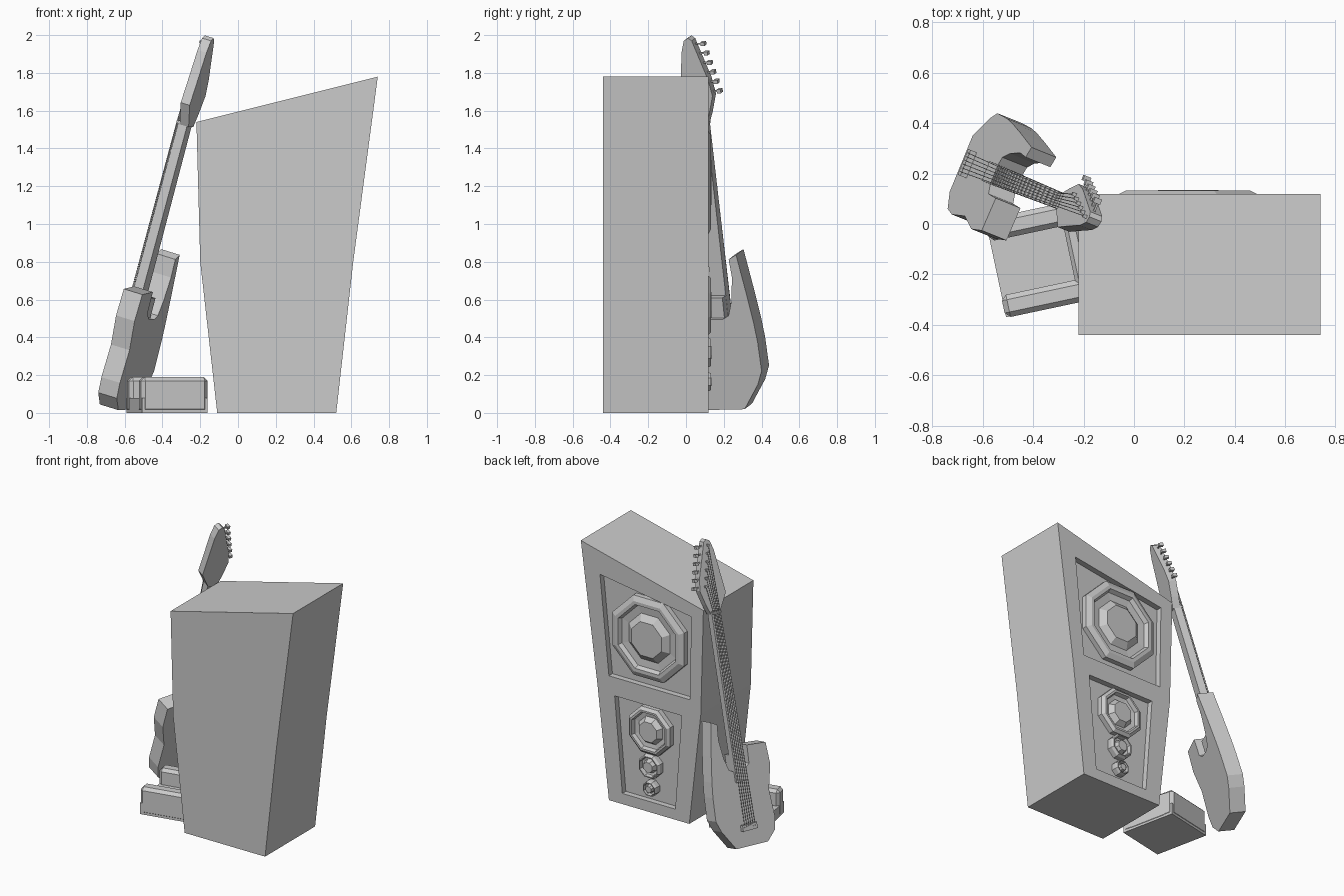
import bpy, bmesh, math
from mathutils import Matrix, Vector

cube = bpy.data.objects.get("Cube")
if cube:
    bpy.data.objects.remove(cube, do_unlink=True)


def finish(name, bm, matrix):
    bmesh.ops.recalc_face_normals(bm, faces=bm.faces)
    mesh = bpy.data.meshes.new(name)
    bm.to_mesh(mesh)
    bm.free()
    obj = bpy.data.objects.new(name, mesh)
    bpy.context.collection.objects.link(obj)
    obj.matrix_world = matrix
    return obj


def prism(name, outline, low, high, matrix):
    """Extrude a flat outline between two depths."""
    bm = bmesh.new()
    face = bm.faces.new([bm.verts.new((x, y, low)) for x, y in outline])
    top = bmesh.ops.extrude_face_region(bm, geom=[face])["geom"]
    verts = [v for v in top if isinstance(v, bmesh.types.BMVert)]
    bmesh.ops.translate(bm, verts=verts, vec=(0, 0, high - low))
    return finish(name, bm, matrix)


def add_box(bm, centre, size, turn=0):
    m = Matrix.Translation(centre) @ Matrix.Rotation(turn, 4, "Z") @ Matrix.Diagonal((*size, 1))
    bmesh.ops.create_cube(bm, size=1, matrix=m)


def box(name, centre, size, matrix, bevel=0):
    bm = bmesh.new()
    add_box(bm, centre, size)
    obj = finish(name, bm, matrix)
    if bevel:
        mod = obj.modifiers.new("bevel", "BEVEL")
        mod.width = bevel
        mod.segments = 1
    return obj


# Speaker cabinet, drawn in the x-z plane
upright = Matrix.Rotation(math.pi / 2, 4, "X")
FACE, DEPTH = 0.12, 0.04
cabinet = prism("cabinet",
                [(-0.11, 0), (0.52, 0), (0.61, 0.8), (0.74, 1.78), (-0.22, 1.54), (-0.2, 0.8)],
                -FACE, 0.44, upright)

# Recessed speaker panels
panels = {
    "upper": [(0.59, 1.58), (-0.125, 1.47), (-0.115, 0.88), (0.52, 0.88)],
    "lower": [(0.475, 0.75), (-0.05, 0.75), (0, 0.075), (0.415, 0.075)],
}
bpy.context.view_layer.objects.active = cabinet
for label, outline in panels.items():
    cutter = prism(label + "_recess_cutter", outline, -FACE - 0.1, DEPTH - FACE, upright)
    cutter.hide_render = True
    mod = cabinet.modifiers.new(label, "BOOLEAN")
    mod.operation = "DIFFERENCE"
    mod.solver = "EXACT"
    mod.object = cutter
    bpy.ops.object.modifier_apply(modifier=mod.name)
    bpy.data.objects.remove(cutter, do_unlink=True)


# Eight-sided drivers: raised rim, sunken cone, domed centre
def driver(name, x, z, radius, sides=8):
    profile = [(1, 0), (1, 0.035), (0.88, 0.052), (0.8, 0.052), (0.75, 0.025),
               (0.57, 0.02), (0.42, 0.055)]
    bm = bmesh.new()
    rings = []
    for r, out in profile:
        ring = []
        for i in range(sides):
            a = math.tau * (i + 0.5) / sides
            ring.append(bm.verts.new((r * radius * math.cos(a), r * radius * math.sin(a), -out)))
        rings.append(ring)
    for a, b in zip(rings, rings[1:]):
        for i in range(sides):
            j = (i + 1) % sides
            bm.faces.new((a[i], a[j], b[j], b[i]))
    bm.faces.new(rings[-1])
    bm.faces.new(rings[0])
    finish(name, bm, Matrix.Translation((x, FACE - DEPTH, z)) @ upright)


driver("woofer", 0.215, 1.22, 0.305)
driver("midrange", 0.205, 0.57, 0.175)
driver("tweeter", 0.205, 0.32, 0.088)
driver("small_tweeter", 0.2, 0.165, 0.055)

# Guitar frame: y runs up the neck, z points out of the face, origin at the bridge
heading, lean = math.radians(-21.9), math.radians(16)
flat = Vector((math.cos(heading), math.sin(heading), 0))
up = flat * math.sin(lean) + Vector((0, 0, math.cos(lean)))
out = -flat * math.cos(lean) + Vector((0, 0, math.sin(lean)))
side = up.cross(out)
guitar = Matrix.Translation((-0.65, 0.235, 0.17)) @ Matrix((side, up, out)).transposed().to_4x4()

body = [(-0.11, -0.125), (-0.2, 0.01), (-0.23, 0.085), (-0.225, 0.24), (-0.215, 0.34),
        (-0.19, 0.51), (-0.155, 0.725), (-0.11, 0.7), (-0.118, 0.6), (-0.1, 0.47),
        (-0.075, 0.39), (-0.04, 0.37), (0.04, 0.37), (0.08, 0.4), (0.085, 0.52),
        (0.225, 0.506), (0.235, 0.36), (0.197, 0.2), (0.21, 0.02), (0.196, -0.065),
        (0.13, -0.13)]
prism("guitar_body", body, -0.11, 0, guitar)
prism("neck", [(-0.042, 0.3), (0.042, 0.3), (0.033, 1.43), (-0.033, 1.43)], -0.035, 0.018, guitar)
box("neck_heel", (0, 0.41, -0.05), (0.08, 0.14, 0.07), guitar)
head = [(-0.033, 1.41), (-0.06, 1.48), (-0.09, 1.58), (-0.075, 1.67), (-0.005, 1.885),
        (0.015, 1.9), (0.04, 1.885), (0.06, 1.82), (0.08, 1.67), (0.1, 1.53), (0.033, 1.41)]
prism("headstock", head, -0.045, 0.008, guitar)
box("bridge", (0, 0, 0.012), (0.11, 0.04, 0.03), guitar)
box("nut", (0, 1.42, 0.015), (0.066, 0.012, 0.03), guitar)

# Frets narrow toward the nut
bm = bmesh.new()
for i in range(1, 21):
    y = 1.42 * 0.5 ** (i / 12)
    add_box(bm, (0, y, 0.019), (0.082 - 0.012 * y, 0.005, 0.006))
finish("frets", bm, guitar)

# Strings and tuning pegs, six of each
strings, pegs = bmesh.new(), bmesh.new()
for i in range(6):
    t = i / 5 - 0.5
    start, nut = Vector((t * 0.08, 0, 0.028)), Vector((t * 0.05, 1.42, 0.03))
    peg = Vector((-0.07 + 0.065 * i / 5, 1.6 + 0.26 * i / 5, 0.012))
    for a, b in ((start, nut), (nut, peg + Vector((0.025, 0, 0.006)))):
        mid, along = (a + b) / 2, b - a
        m = Matrix.Translation(mid) @ along.to_track_quat("Z", "Y").to_matrix().to_4x4()
        bmesh.ops.create_cube(strings, size=1,
                              matrix=m @ Matrix.Diagonal((0.003, 0.003, along.length, 1)))
    add_box(pegs, peg + Vector((0.025, 0, 0)), (0.014, 0.014, 0.024))
    add_box(pegs, peg + Vector((-0.025, 0, -0.025)), (0.06, 0.008, 0.008))
    add_box(pegs, peg + Vector((-0.05, 0, -0.02)), (0.022, 0.02, 0.03))
finish("strings", strings, guitar)
finish("tuning_pegs", pegs, guitar)

# Low seat-like stand: base, two side rails and a back, open on one end
stand = Matrix.Translation((-0.375, -0.14, 0)) @ Matrix.Rotation(math.radians(12), 4, "Z")
box("stand_base", (0, 0, 0.04), (0.355, 0.395, 0.08), stand)
for label, s in (("front", -1), ("back", 1)):
    box("stand_rail_" + label, (0, s * 0.155, 0.095), (0.36, 0.09, 0.19), stand, 0.02)
box("stand_backrest", (0.15, 0, 0.095), (0.06, 0.3, 0.185), stand, 0.015)
